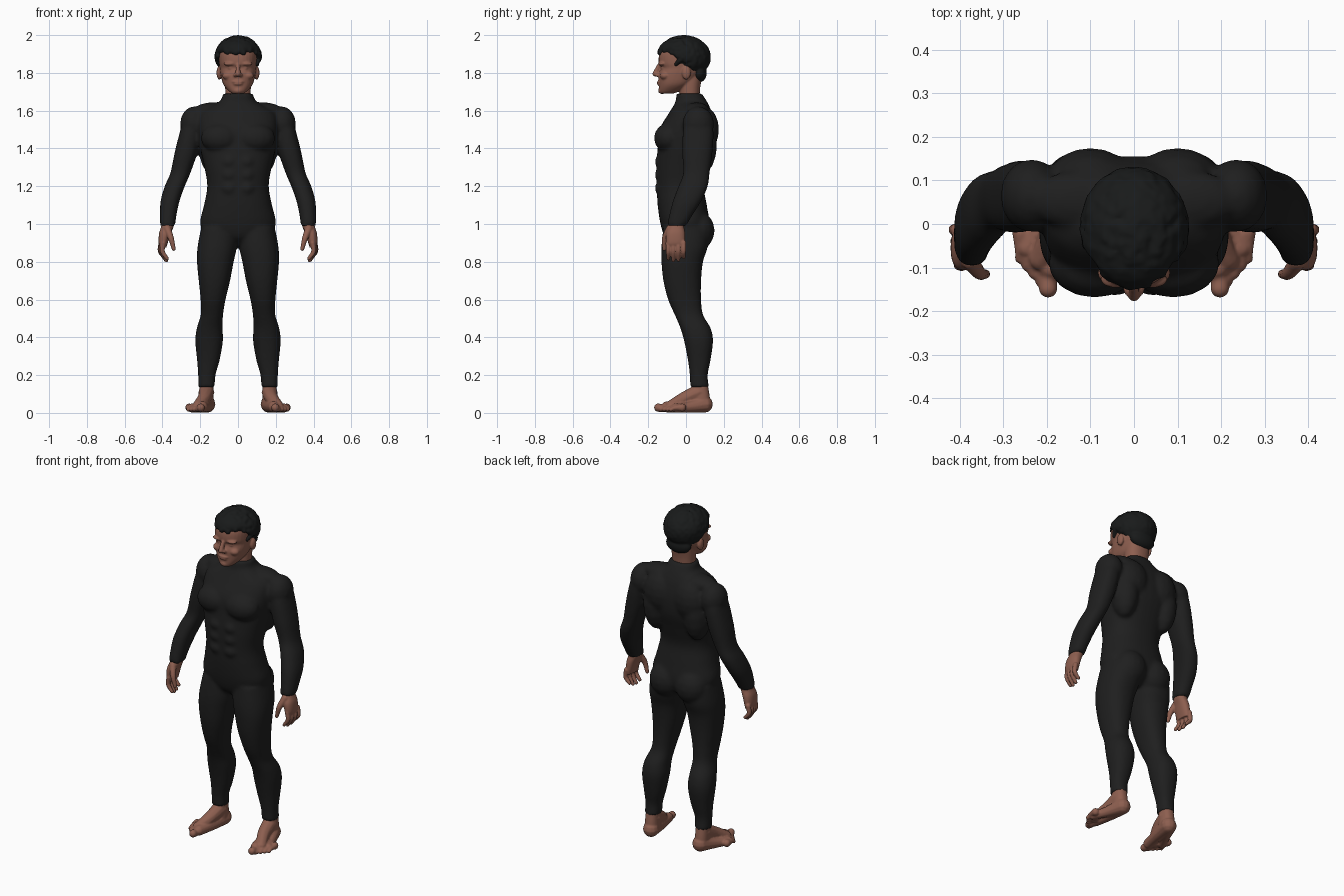
import bpy, bmesh, math, random
from mathutils import Vector

cube = bpy.data.objects.get("Cube")
if cube:
    bpy.data.objects.remove(cube, do_unlink=True)


def material(name, colour):
    mat = bpy.data.materials.new(name)
    mat.use_nodes = True
    mat.diffuse_color = (*colour, 1)
    mat.node_tree.nodes["Principled BSDF"].inputs["Base Color"].default_value = (*colour, 1)
    return mat


def spline(rows, steps):
    """Smoothly interpolate rows of numbers, passing through each of them."""
    padded = [rows[0], *rows, rows[-1]]
    result = []
    for a, b, c, d in zip(padded, padded[1:], padded[2:], padded[3:]):
        for k in range(steps):
            t = k / steps
            result.append([q + t * ((r - p) + t * ((2 * p - 5 * q + 4 * r - s)
                           + t * (3 * (q - r) + s - p))) / 2
                           for p, q, r, s in zip(a, b, c, d)])
    return result + [list(rows[-1])]


def skin_rings(bm, rings):
    """Join rings of points into a closed tube."""
    loops = [[bm.verts.new(p) for p in ring] for ring in rings]
    for low, high in zip(loops, loops[1:]):
        for i in range(len(low)):
            bm.faces.new((low[i - 1], low[i], high[i], high[i - 1]))
    bm.faces.new(loops[0][::-1])
    bm.faces.new(loops[-1])


def power(value, exponent):
    return math.copysign(abs(value) ** exponent, value)


def loft(bm, rows, squareness=2.3, sides=32):
    """Rows hold height, centre x, half width, front y and back y."""
    rings = []
    for z, cx, rx, front, back in spline(rows, 5):
        ring = []
        for i in range(sides):
            angle = math.tau * i / sides
            x = power(math.cos(angle), 2 / squareness)
            y = power(math.sin(angle), 2 / squareness)
            ring.append((cx + rx * x, (front + back) / 2 + (back - front) / 2 * y, z))
        rings.append(ring)
    skin_rings(bm, rings)


def blob(bm, centre, radii, sides=16):
    """An ellipsoid, used for muscles and rounded masses."""
    half = sides // 2
    rings = []
    for j in range(half + 1):
        tilt = math.pi * min(max(j / half, 0.02), 0.98)
        rings.append([(centre[0] + radii[0] * math.sin(tilt) * math.cos(math.tau * i / sides),
                       centre[1] + radii[1] * math.sin(tilt) * math.sin(math.tau * i / sides),
                       centre[2] - radii[2] * math.cos(tilt)) for i in range(sides)])
    skin_rings(bm, rings)


def chain(bm, points, steps=7, sides=12):
    """A limb of overlapping balls; points hold x, y, z and radius."""
    for x, y, z, r in spline(points, steps):
        blob(bm, (x, y, z), (r, r, r), sides)


def finish(bm, name, mat, voxel, smoothing, mirrored=True):
    """Fuse the masses into one smooth surface."""
    bmesh.ops.recalc_face_normals(bm, faces=bm.faces)
    mesh = bpy.data.meshes.new(name)
    bm.to_mesh(mesh)
    bm.free()
    mesh.materials.append(mat)
    obj = bpy.data.objects.new(name, mesh)
    bpy.context.collection.objects.link(obj)
    if mirrored:
        mirror = obj.modifiers.new("Mirror", "MIRROR")
        mirror.use_mirror_merge = False
    fuse = obj.modifiers.new("Fuse", "REMESH")
    fuse.mode = "VOXEL"
    fuse.voxel_size = voxel
    fuse.use_smooth_shade = True
    relax = obj.modifiers.new("Relax", "SMOOTH")
    relax.factor = 0.5
    relax.iterations = smoothing
    return obj


suit_black = material("suit black", (0.0135, 0.0135, 0.0135))
hair_black = material("hair black", (0.0095, 0.0105, 0.0105))
skin_brown = material("skin brown", (0.27, 0.115, 0.08))

# Suit: torso, arm and leg
bm = bmesh.new()
loft(bm, [(.89, 0, .05, -.06, .06), (.93, 0, .15, -.11, .11), (1, 0, .2, -.135, .125),
          (1.1, 0, .18, -.15, .11), (1.2, 0, .163, -.155, .095), (1.3, 0, .178, -.158, .12),
          (1.4, 0, .2, -.15, .15), (1.5, 0, .21, -.14, .155), (1.58, 0, .2, -.095, .14),
          (1.62, 0, .15, -.07, .125), (1.65, 0, .095, -.055, .11), (1.69, 0, .08, -.05, .085)])
loft(bm, [(1.58, .235, .05, .01, .12), (1.5, .25, .055, -.015, .145),
          (1.38, .275, .06, -.02, .14), (1.27, .305, .053, -.015, .125),
          (1.2, .335, .053, -.04, .115), (1.12, .36, .05, -.07, .08),
          (1.04, .37, .043, -.09, .03), (.99, .372, .04, -.1, 0)])
loft(bm, [(.98, .1, .095, -.12, .12), (.88, .11, .104, -.13, .115), (.8, .12, .097, -.13, .09),
          (.7, .125, .083, -.12, .08), (.6, .132, .066, -.095, .08), (.52, .138, .059, -.06, .09),
          (.45, .15, .068, -.03, .13), (.38, .153, .073, -.01, .143), (.28, .157, .06, .01, .13),
          (.2, .165, .046, .02, .115), (.135, .167, .044, .022, .122)])

# Suit muscles: buttock, chest, side, shoulder blade, trapezius, shoulder
blob(bm, (.085, .07, .965), (.095, .082, .1))
blob(bm, (.09, -.09, 1.455), (.108, .08, .08))
blob(bm, (.135, .08, 1.42), (.075, .085, .16))
blob(bm, (.1, .1, 1.5), (.1, .075, .12))
blob(bm, (.12, .055, 1.6), (.12, .07, .045))
blob(bm, (.235, .065, 1.53), (.072, .085, .092))
for z in (1.33, 1.26, 1.19):
    blob(bm, (.045, -.135, z), (.042, .03, .038))
finish(bm, "bodysuit", suit_black, 0.01, 5)

# Head and neck
bm = bmesh.new()
loft(bm, [(1.62, 0, .062, -.035, .07), (1.72, 0, .068, -.035, .075), (1.8, 0, .07, -.04, .09)])
loft(bm, [(1.69, 0, .03, -.136, -.07), (1.705, 0, .05, -.142, -.03), (1.74, 0, .078, -.143, .03),
          (1.79, 0, .092, -.145, .08), (1.825, 0, .097, -.134, .1), (1.855, 0, .1, -.145, .11),
          (1.91, 0, .1, -.138, .115), (1.95, 0, .075, -.1, .08)])
# Nose, nostril, brow, eye, cheek, lips, chin, ear
chain(bm, [(0, -.144, 1.838, .011), (0, -.163, 1.795, .015)])
blob(bm, (.014, -.15, 1.789), (.011, .014, .01))
blob(bm, (.042, -.127, 1.848), (.036, .02, .011))
blob(bm, (.038, -.117, 1.825), (.016, .016, .01))
blob(bm, (.052, -.112, 1.785), (.032, .026, .022))
for z, width in ((1.753, .032), (1.741, .026)):
    blob(bm, (0, -.142, z), (width, .012, .006))
blob(bm, (0, -.128, 1.706), (.026, .02, .018))
blob(bm, (.099, .002, 1.8), (.015, .024, .036))
finish(bm, "head", skin_brown, 0.005, 2)

# Hair: core masses under a layer of curls
bm = bmesh.new()
blob(bm, (0, .02, 1.88), (.113, .11, .1), 32)
blob(bm, (0, -.03, 1.925), (.105, .113, .06), 32)
blob(bm, (0, .07, 1.8), (.08, .04, .05), 24)
random.seed(7)
skull_centre, skull_size = Vector((0, -.012, 1.885)), Vector((.112, .13, .1))


def hairline(y):
    if y < -.06:
        return 1.905
    return 1.845 if y < .025 else 1.775


def on_skull(direction):
    return skull_centre + direction.normalized() * skull_size


for _ in range(420):
    heading = Vector([random.gauss(0, 1) for _ in range(3)]).normalized()
    curl = []
    for _ in range(3):
        curl.append((*on_skull(heading), random.uniform(.011, .017)))
        heading = heading + Vector([random.uniform(-.25, .25) for _ in range(3)])
    if all(z > hairline(y) for _, y, z, _ in curl):
        chain(bm, curl, 3, 10)
finish(bm, "hair", hair_black, 0.006, 2, mirrored=False)

# Hands: palm, thumb and four curled fingers
bm = bmesh.new()
loft(bm, [(1.03, .37, .032, -.08, .0), (.99, .373, .033, -.09, -.01),
          (.95, .387, .031, -.105, -.005), (.9, .396, .024, -.105, -.005),
          (.875, .395, .015, -.1, -.01)])
chain(bm, [(.375, -.085, .975, .021), (.355, -.112, .925, .016), (.34, -.115, .868, .011)])
for i in range(4):
    y, shift = -.094 + .027 * i, .004 * i
    tip = .807 + .006 * abs(i - 1.3) ** 2
    chain(bm, [(.395 + shift, y, .9, .0145), (.4 + shift, y, .855, .013),
               (.375 + shift, y, tip, .01)])
finish(bm, "hands", skin_brown, 0.004, 2)

# Feet: ankle, inner and outer edges, instep and toes
bm = bmesh.new()
loft(bm, [(.03, .165, .04, .035, .13), (.09, .167, .038, .03, .125), (.17, .167, .036, .032, .112)])
chain(bm, [(.164, .098, .046, .045), (.172, 0, .036, .034), (.19, -.1, .032, .03)], 10)
chain(bm, [(.166, .098, .046, .044), (.212, .01, .03, .028), (.245, -.055, .026, .024)], 10)
chain(bm, [(.167, .07, .11, .042), (.18, -.01, .075, .036), (.212, -.08, .036, .03)], 10)
for i in range(5):
    x, y = .197 + .0165 * i, -.148 + .017 * i
    size = .022 if i == 0 else .015 - .001 * i
    chain(bm, [(x - .005, y + .06, .028, .022), (x, y + .02, .026, size),
               (x, y, size + .006, size)])
finish(bm, "feet", skin_brown, 0.005, 2)
